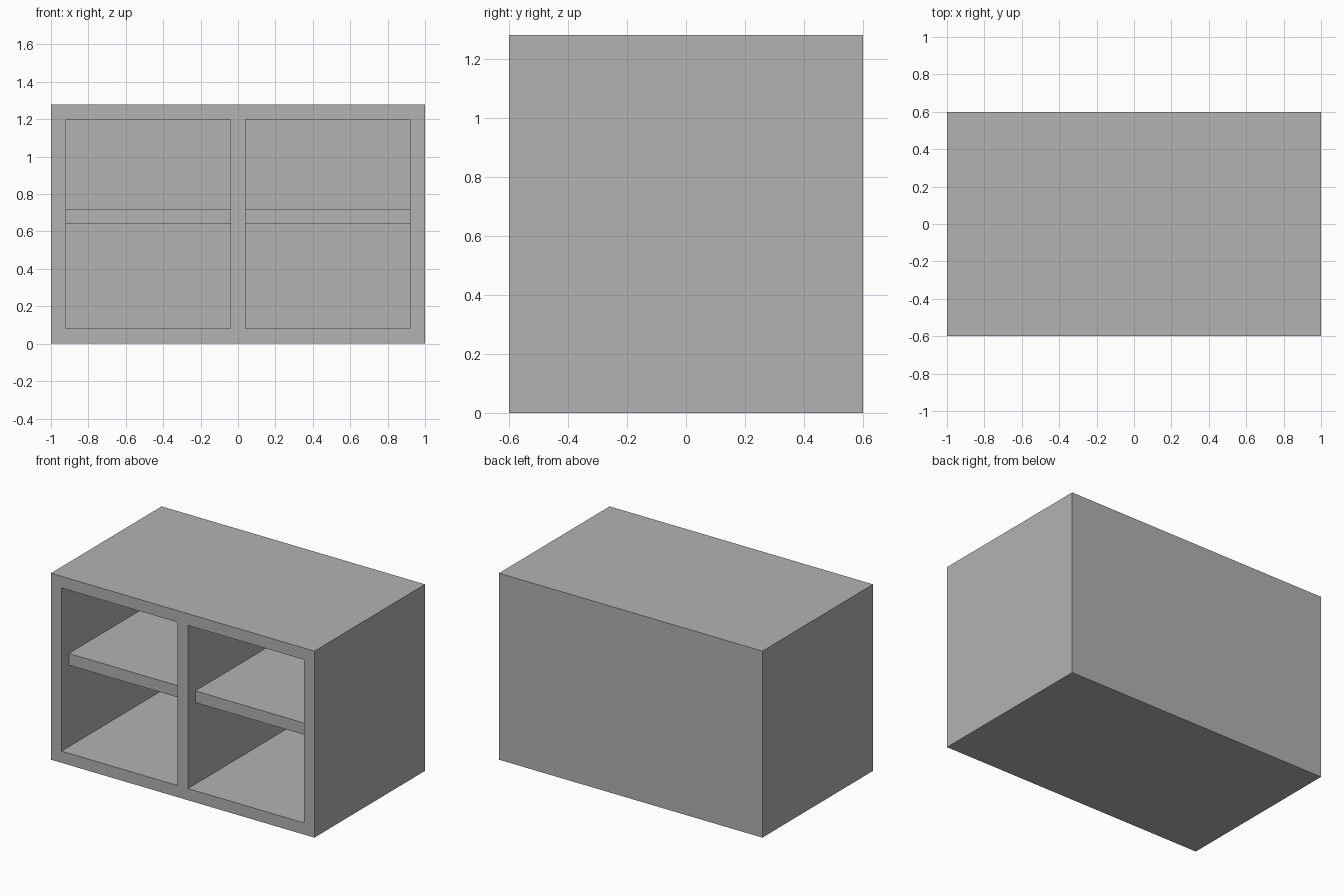
import bpy
import bmesh
from mathutils import Matrix, Vector

WIDTH, DEPTH, HEIGHT = 2.0, 1.2, 1.28
T = 0.08  # board thickness

if "Cube" in bpy.data.objects:
    bpy.data.objects.remove(bpy.data.objects["Cube"], do_unlink=True)

grey = bpy.data.materials.new("plain grey")
grey.use_nodes = True
colour = (0.448, 0.448, 0.448, 1)
grey.diffuse_color = colour
grey.node_tree.nodes["Principled BSDF"].inputs["Base Color"].default_value = colour


def box(low, high):
    low, high = Vector(low), Vector(high)
    bm = bmesh.new()
    place = Matrix.Translation((low + high) / 2) @ Matrix.Diagonal((*(high - low), 1))
    bmesh.ops.create_cube(bm, size=1, matrix=place)
    return bm


def finish(bm, name):
    bmesh.ops.recalc_face_normals(bm, faces=bm.faces)
    mesh = bpy.data.meshes.new(name)
    bm.to_mesh(mesh)
    bm.free()
    mesh.materials.append(grey)
    obj = bpy.data.objects.new(name, mesh)
    bpy.context.collection.objects.link(obj)


# Carcass: the front is cut into a frame and two openings
left, right = T / 2, WIDTH / 2 - T
bm = box((-WIDTH / 2, -DEPTH / 2, 0), (WIDTH / 2, DEPTH / 2, HEIGHT))
cuts = [((x, 0, 0), (1, 0, 0)) for x in (-right, -left, left, right)]
cuts += [((0, 0, z), (0, 0, 1)) for z in (T, HEIGHT - T)]
for point, normal in cuts:
    bmesh.ops.bisect_plane(bm, geom=bm.verts[:] + bm.edges[:] + bm.faces[:],
                           plane_co=point, plane_no=normal)

# Openings pushed back to leave a back board
openings = []
for face in bm.faces:
    c = face.calc_center_median()
    if face.normal.y < -0.9 and left < abs(c.x) < right and T < c.z < HEIGHT - T:
        openings.append(face)
pushed = bmesh.ops.extrude_discrete_faces(bm, faces=openings)["faces"]
for face in pushed:
    bmesh.ops.translate(bm, verts=face.verts, vec=(0, DEPTH - T, 0))
bmesh.ops.dissolve_limit(bm, angle_limit=0.01, verts=bm.verts[:], edges=bm.edges[:])
finish(bm, "carcass")

# Shelves, set back from the front
for name, x in (("right_shelf", -right), ("left_shelf", left)):
    finish(box((x, -DEPTH / 2 + T, HEIGHT / 2),
               (x + right - left, DEPTH / 2 - T, HEIGHT / 2 + T)), name)
